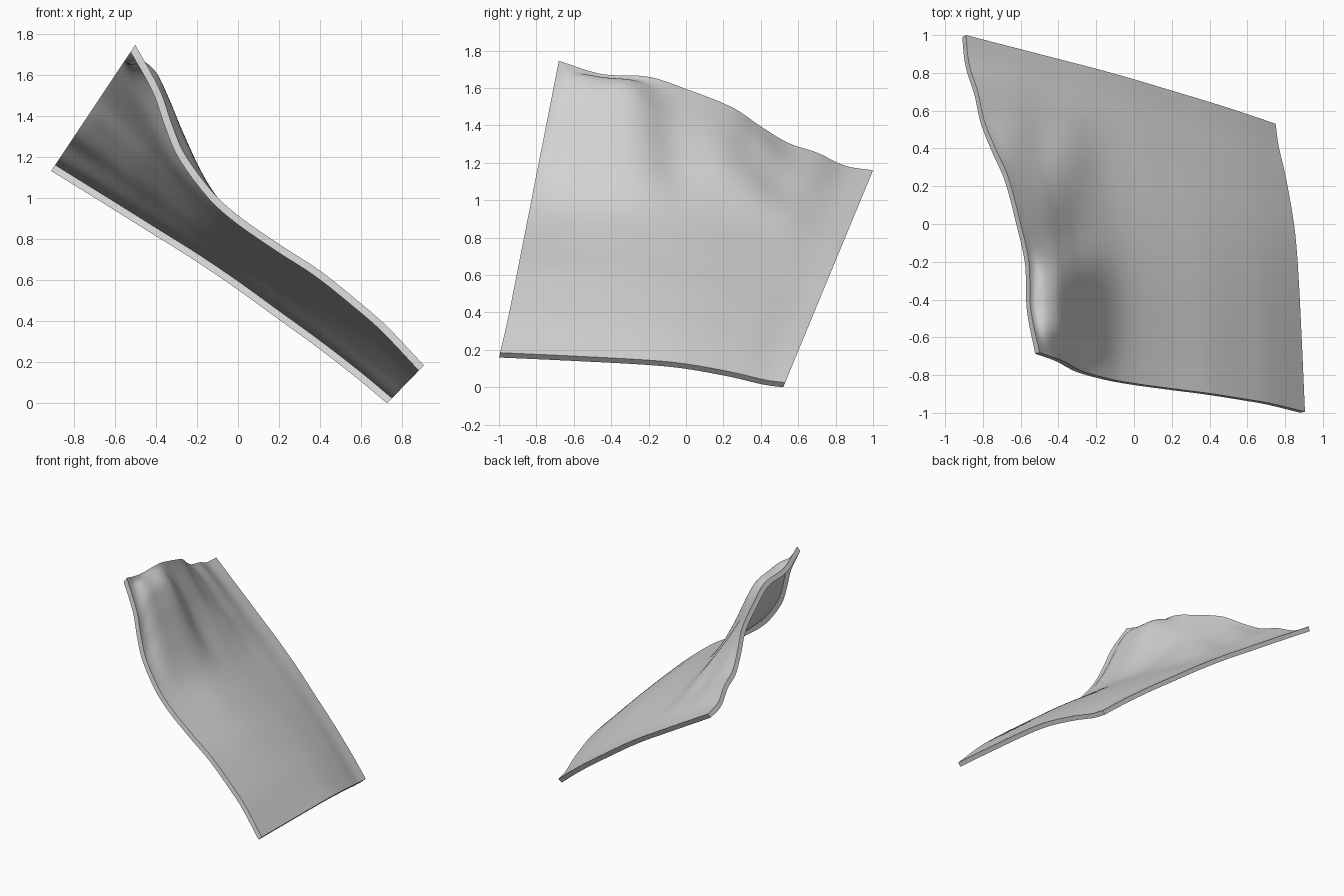
import bpy, math
from mathutils import Vector

if "Cube" in bpy.data.objects:
    bpy.data.objects.remove(bpy.data.objects["Cube"])


def curve(points, t):
    """Smooth curve through points, t in 0..1 measured by length."""
    d = [0.0]
    for a, b in zip(points, points[1:]):
        d.append(d[-1] + (b - a).length)
    s = t * d[-1]
    k = 0
    while k < len(points) - 2 and s > d[k + 1]:
        k += 1

    def slope(i):
        a, b = max(i - 1, 0), min(i + 1, len(points) - 1)
        return (points[b] - points[a]) / (d[b] - d[a])

    h = d[k + 1] - d[k]
    f = (s - d[k]) / h
    return (points[k] * (2 * f**3 - 3 * f**2 + 1) + slope(k) * h * (f**3 - 2 * f**2 + f)
            + points[k + 1] * (3 * f**2 - 2 * f**3) + slope(k + 1) * h * (f**3 - f**2))


def left_border(pairs):
    return [Vector((-0.50 - 0.667 * (1.75 - z), y, z)) for y, z in pairs]


# Four flat-cut borders of the sheet: each lies in a slanted plane
front = [Vector((x, -0.68 - 0.197 * (1.75 - z), z)) for x, z in (
    (-0.50, 1.75), (-0.38, 1.53), (-0.32, 1.36), (-0.26, 1.22), (-0.12, 1.03), (0, 0.92),
    (0.2, 0.78), (0.4, 0.65), (0.6, 0.49), (0.72, 0.385), (0.905, 0.19))]
back = [Vector((x, 0.53 + 0.414 * (z - 0.03), z)) for x, z in (
    (-0.89, 1.165), (-0.6, 0.985), (-0.4, 0.86), (-0.2, 0.735), (0, 0.60),
    (0.2, 0.455), (0.4, 0.31), (0.6, 0.155), (0.75, 0.03))]
left = left_border((
    (-0.68, 1.75), (-0.45, 1.68), (-0.2, 1.665), (0, 1.6), (0.25, 1.5), (0.4, 1.40),
    (0.55, 1.31), (0.7, 1.26), (0.85, 1.19), (1.0, 1.165)))
left_soft = left_border(((-0.68, 1.75), (-0.1, 1.625), (0.45, 1.39), (1.0, 1.165)))
right = [Vector((0.75 + 0.969 * (z - 0.03), y, z)) for y, z in (
    (-0.994, 0.19), (-0.6, 0.172), (-0.2, 0.15), (0, 0.13), (0.25, 0.085),
    (0.42, 0.045), (0.53, 0.03))]
front[-1], back[0], back[-1] = right[0], left[-1], right[-1]
plane_front, plane_back = Vector((0, 1, -0.197)), Vector((0, 1, -0.414))
plane_left, plane_right = Vector((1, 0, -0.667)), Vector((1, 0, -0.969))

# Folds: centre x, y, half widths, height, y falloff power
folds = [(-0.35, -0.46, 0.16, 0.31, 0.175, 4), (-0.37, 0.30, 0.13, 0.24, 0.045, 2),
         (-0.64, 0.45, 0.12, 0.14, 0.015, 2)]

N = 80
F = [curve(front, i / N) for i in range(N + 1)]
B = [curve(back, i / N) for i in range(N + 1)]
L = [curve(left, j / N) for j in range(N + 1)]
S = [curve(left_soft, j / N) for j in range(N + 1)]
R = [curve(right, j / N) for j in range(N + 1)]


def sheet_point(i, j):
    u, v = i / N, j / N
    p = (F[i] * (1 - v) + B[i] * v + S[j] * (1 - u) + R[j] * u + (L[j] - S[j]) * (1 - u) ** 4
         - (F[0] * (1 - u) * (1 - v) + F[N] * u * (1 - v) + B[0] * (1 - u) * v + B[N] * u * v))
    fade = 1.0
    for d, w in ((u, 0.035), (1 - u, 0.06), (v, 0.07), (1 - v, 0.06)):
        fade *= 1 - math.exp(-(d / w) ** 2)
    lift = sum(h * math.exp(-((p.x - x) / a) ** 2 - abs((p.y - y) / b) ** k)
               for x, y, a, b, h, k in folds)
    return p + Vector((0, 0, lift * fade))


# Draped sheet surface
verts = [sheet_point(i, j) for j in range(N + 1) for i in range(N + 1)]


def at(i, j):
    return j * (N + 1) + i


faces = [(at(i, j), at(i + 1, j), at(i + 1, j + 1), at(i, j + 1))
         for j in range(N) for i in range(N)]

# Thin border rim hanging below the sheet, kept within the cut planes
loop = ([(i, 0) for i in range(N)] + [(N, j) for j in range(N)]
        + [(N - i, N) for i in range(N)] + [(0, N - j) for j in range(N)])
start = len(verts)
for i, j in loop:
    du = verts[at(min(i + 1, N), j)] - verts[at(max(i - 1, 0), j)]
    dv = verts[at(i, min(j + 1, N))] - verts[at(i, max(j - 1, 0))]
    normal = du.cross(dv).normalized()
    planes = [q for q, on in ((plane_front, j == 0), (plane_back, j == N),
                              (plane_left, i == 0), (plane_right, i == N)) if on]
    if len(planes) == 2:
        way = planes[0].cross(planes[1])
    else:
        way = normal - planes[0] * (normal.dot(planes[0]) / planes[0].length_squared)
    verts.append(verts[at(i, j)] - way * (0.036 / way.dot(normal)))
M = len(loop)
for k in range(M):
    n = (k + 1) % M
    faces.append((at(*loop[n]), at(*loop[k]), start + k, start + n))

low = min(v.z for v in verts)
mesh = bpy.data.meshes.new("cloth_sheet")
mesh.from_pydata([v - Vector((0, 0, low)) for v in verts], [], faces)
obj = bpy.data.objects.new("cloth_sheet", mesh)
bpy.context.collection.objects.link(obj)

grey = bpy.data.materials.new("light_grey")
grey.diffuse_color = (0.65, 0.65, 0.65, 1)
grey.use_nodes = True
grey.node_tree.nodes["Principled BSDF"].inputs["Base Color"].default_value = grey.diffuse_color
mesh.materials.append(grey)

bpy.context.view_layer.objects.active = obj
obj.select_set(True)
bpy.ops.object.shade_smooth_by_angle(angle=math.radians(40))
